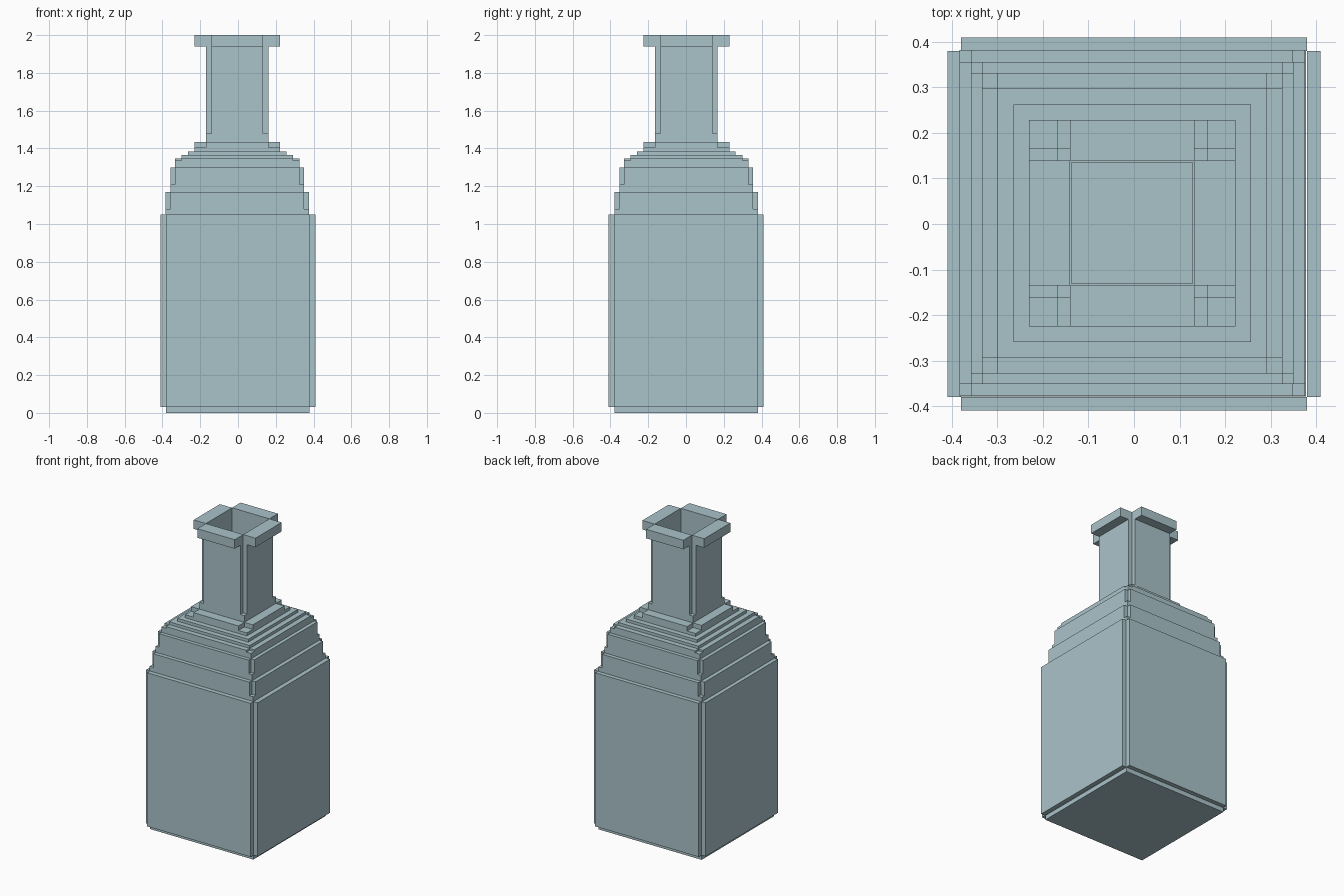
import bpy
import bmesh
from mathutils import Matrix, Vector

cube = bpy.data.objects.get("Cube")
if cube:
    bpy.data.objects.remove(cube, do_unlink=True)

glass = bpy.data.materials.new("pale_teal")
glass.use_nodes = True
COLOR = (0.40, 0.546, 0.585, 1.0)
glass.diffuse_color = COLOR
glass.node_tree.nodes["Principled BSDF"].inputs["Base Color"].default_value = COLOR


def finish(name, bm, shift):
    """Turn a bmesh into a named flat-shaded object."""
    bmesh.ops.translate(bm, verts=bm.verts, vec=shift)
    bmesh.ops.recalc_face_normals(bm, faces=bm.faces)
    mesh = bpy.data.meshes.new(name)
    bm.to_mesh(mesh)
    bm.free()
    mesh.materials.append(glass)
    obj = bpy.data.objects.new(name, mesh)
    bpy.context.collection.objects.link(obj)


def add_box(bm, low, high, turn=0):
    """Box between two corners, turned about z by quarter turns."""
    low, high = Vector(low), Vector(high)
    size = Matrix.Diagonal((*(high - low), 1))
    spin = Matrix.Rotation(turn * 1.5707963, 4, "Z")
    bmesh.ops.create_cube(bm, size=1, matrix=spin @ Matrix.Translation((low + high) / 2) @ size)


def add_ring(bm, outer, inner, z0, z1):
    """Square ring swept from a rectangular profile."""
    profile = [(outer, z0), (outer, z1), (inner, z1), (inner, z0)]
    corners = [(-1, -1), (1, -1), (1, 1), (-1, 1)]
    loops = [[bm.verts.new((sx * r, sy * r, z)) for r, z in profile] for sx, sy in corners]
    for i in range(4):
        a, b = loops[i], loops[(i + 1) % 4]
        for j in range(4):
            k = (j + 1) % 4
            bm.faces.new((a[j], b[j], b[k], a[k]))


def add_panels(bm, outer, inner, half, z0, z1):
    """Four wall panels that leave the corners notched."""
    for turn in range(4):
        add_box(bm, (-half, -outer, z0), (half, -inner, z1), turn)


OFFSET = (-0.004, 0.002, 0)

# Base plate and the four body walls
bm = bmesh.new()
add_box(bm, (-0.38, -0.38, 0), (0.38, 0.38, 0.03))
finish("base_plate", bm, (-0.002, 0.001, 0))

bm = bmesh.new()
add_panels(bm, 0.41, 0.38, 0.38, 0.03, 1.05)
finish("body_walls", bm, (0, 0, 0))

# Tiers: name, outer, inner, ring bottom, ring top, panel inner edge, panel top
tiers = [
    ("lower_shoulder", 0.38, 0.35, 1.03, 1.08, 0.353, 1.17),
    ("middle_shoulder", 0.354, 0.32, 1.15, 1.21, 0.33, 1.30),
    ("upper_shoulder", 0.33, 0.285, 1.28, 1.335, 0.296, 1.347),
    ("collar", 0.227, 0.133, 1.37, 1.405, 0.165, 1.435),
    ("neck", 0.165, 0.137, 1.40, 1.48, 0.137, 2.0),
]
for name, outer, inner, z0, z1, edge, top in tiers:
    bm = bmesh.new()
    add_ring(bm, outer, inner, z0, z1)
    add_panels(bm, outer, edge, edge, z1, top)
    finish(name, bm, OFFSET)

# Thin steps between the shoulder and the collar
for name, outer, inner, z0, z1 in [("lower_step", 0.296, 0.25, 1.33, 1.366),
                                   ("upper_step", 0.261, 0.20, 1.35, 1.385)]:
    bm = bmesh.new()
    add_ring(bm, outer, inner, z0, z1)
    finish(name, bm, OFFSET)

# Lip bars around the mouth
bm = bmesh.new()
add_panels(bm, 0.227, 0.165, 0.137, 1.94, 2.0)
finish("mouth_lip", bm, OFFSET)
